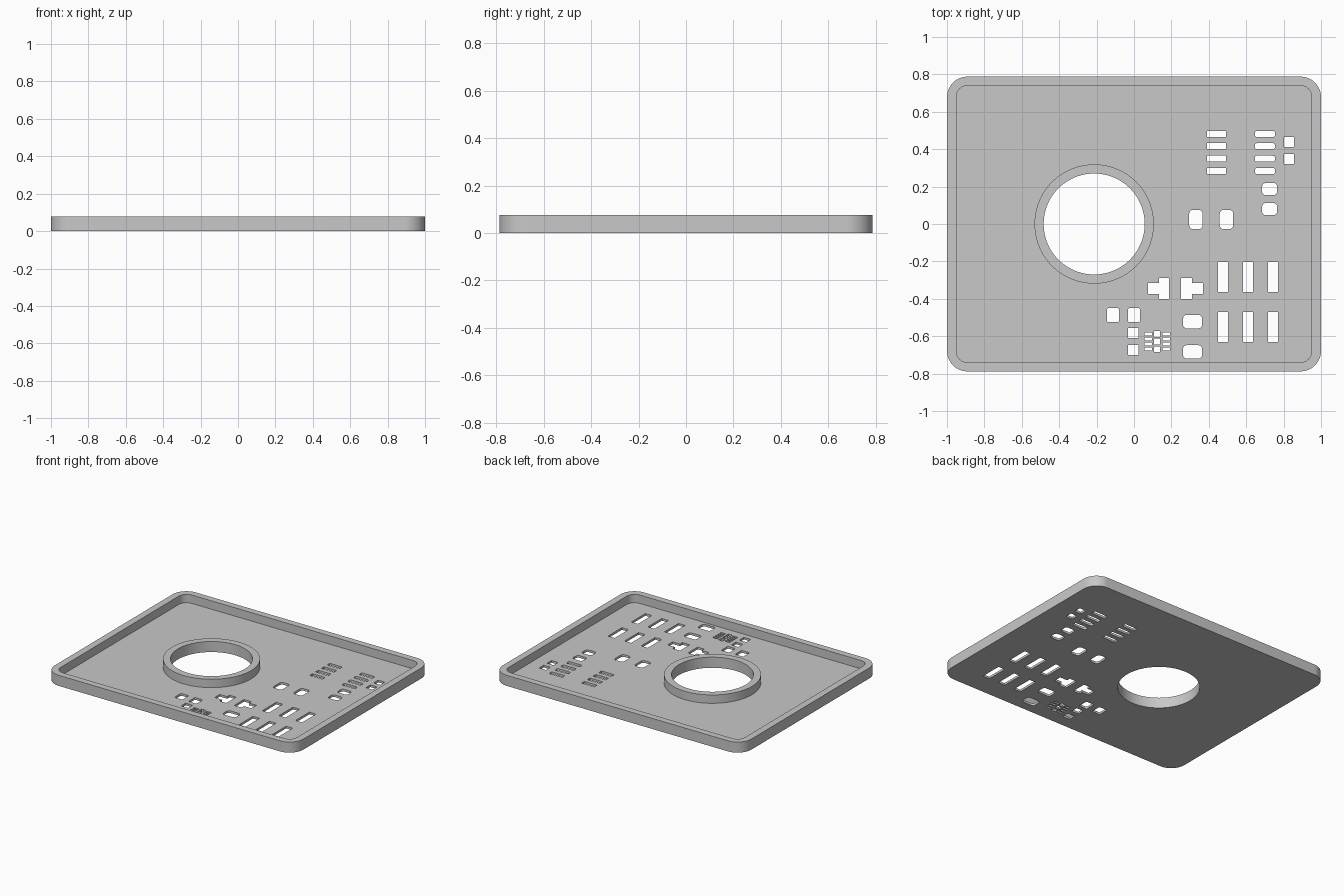
import bpy, bmesh, math
from mathutils import Vector
from mathutils.geometry import delaunay_2d_cdt

cube = bpy.data.objects.get("Cube")
if cube:
    bpy.data.objects.remove(cube, do_unlink=True)

HEIGHT, FLOOR = 0.077, 0.016
RING_X = -0.213
GREY = (0.58, 0.58, 0.58, 1)

grey = bpy.data.materials.new("plain grey")
grey.use_nodes = True
grey.diffuse_color = GREY
grey.node_tree.nodes["Principled BSDF"].inputs["Base Color"].default_value = GREY


def rect(x, y, w, h, r=0, steps=4):
    """Outline of a rectangle, with rounded corners if r is set."""
    if r == 0:
        steps = 0
    points = []
    for k, (sx, sy) in enumerate([(1, 1), (-1, 1), (-1, -1), (1, -1)]):
        for i in range(steps + 1):
            a = math.pi / 2 * (k + (i / steps if steps else 0))
            points.append(Vector((x + sx * (w / 2 - r) + r * math.cos(a),
                                  y + sy * (h / 2 - r) + r * math.sin(a))))
    return points


def circle(radius, sides=96):
    return [Vector((RING_X + radius * math.cos(math.tau * i / sides),
                    radius * math.sin(math.tau * i / sides))) for i in range(sides)]


def is_solid(p, points, edges):
    """Even-odd test: inside the outline but not in a hole."""
    inside = False
    for i, j in edges:
        a, b = points[i], points[j]
        if (a.y > p.y) != (b.y > p.y) and p.x < a.x + (p.y - a.y) * (b.x - a.x) / (b.y - a.y):
            inside = not inside
    return inside


def slab(name, loops, z0, z1):
    """Extrude an outline with holes from z0 to z1."""
    points, edges = [], []
    for loop in loops:
        start, n = len(points), len(loop)
        points += loop
        edges += [(start + i, start + (i + 1) % n) for i in range(n)]
    verts, _, faces, *_ = delaunay_2d_cdt(points, edges, [], 0, 1e-6)
    bm = bmesh.new()
    bverts = [bm.verts.new((v.x, v.y, z0)) for v in verts]
    for f in faces:
        centre = sum((verts[i] for i in f), Vector((0, 0))) / len(f)
        if is_solid(centre, points, edges):
            bm.faces.new([bverts[i] for i in f])
    grown = bmesh.ops.extrude_face_region(bm, geom=bm.faces[:])["geom"]
    for v in grown:
        if isinstance(v, bmesh.types.BMVert):
            v.co.z = z1
    bmesh.ops.recalc_face_normals(bm, faces=bm.faces[:])
    mesh = bpy.data.meshes.new(name)
    bm.to_mesh(mesh)
    bm.free()
    mesh.materials.append(grey)
    obj = bpy.data.objects.new(name, mesh)
    bpy.context.collection.objects.link(obj)
    bpy.ops.object.select_all(action='DESELECT')
    obj.select_set(True)
    bpy.context.view_layer.objects.active = obj
    bpy.ops.object.shade_smooth_by_angle(angle=math.radians(30))


def tee(x0, x1, x_stub):
    """T-shaped opening: upright from x0 to x1, stub reaching x_stub from x0."""
    top, bottom, high, low = -0.289, -0.401, -0.316, -0.374
    return [Vector(p) for p in ((x1, top), (x0, top), (x0, high), (x_stub, high),
                                (x_stub, low), (x0, low), (x0, bottom), (x1, bottom))]


# Openings in the floor
holes = [circle(0.27)]
for y in (0.481, 0.416, 0.349, 0.283):                 # slot columns
    holes.append(rect(0.441, y, 0.102, 0.032))
    holes.append(rect(0.70, y, 0.107, 0.032, 0.01))
for y in (0.438, 0.348):                               # small squares
    holes.append(rect(0.829, y, 0.053, 0.053))
for y in (0.187, 0.08):                                # rounded pads
    holes.append(rect(0.725, y, 0.08, 0.064, 0.018))
for x in (0.331, 0.494):
    holes.append(rect(x, 0.024, 0.072, 0.102, 0.02))
for y in (-0.522, -0.684):
    holes.append(rect(0.313, y, 0.102, 0.072, 0.02))
for x in (-0.112, 0):
    holes.append(rect(x, -0.487, 0.064, 0.075, 0.008))
for y in (-0.583, -0.674):
    holes.append(rect(-0.003, y, 0.056, 0.053))
for x in (0.476, 0.61, 0.743):                         # upright bars
    for y in (-0.283, -0.551):
        holes.append(rect(x, y, 0.053, 0.16))
holes += [tee(0.134, 0.187, 0.075), tee(0.31, 0.251, 0.369)]
for x in (0.075, 0.173):                               # fine grid
    for i in range(4):
        holes.append(rect(x, -0.588 - 0.027 * i, 0.04, 0.016))
for y in (-0.588, -0.629, -0.67):
    holes.append(rect(0.123, y, 0.032, 0.031))

# Tray floor, rim wall and raised ring
outer = rect(0, 0, 2, 1.576, 0.11, 12)
slab("tray_floor", [outer] + holes, 0, FLOOR)
slab("rim_wall", [outer, rect(0, 0, 1.9, 1.48, 0.06, 12)], FLOOR, HEIGHT)
slab("raised_ring", [circle(0.319), circle(0.27)], FLOOR, HEIGHT)
